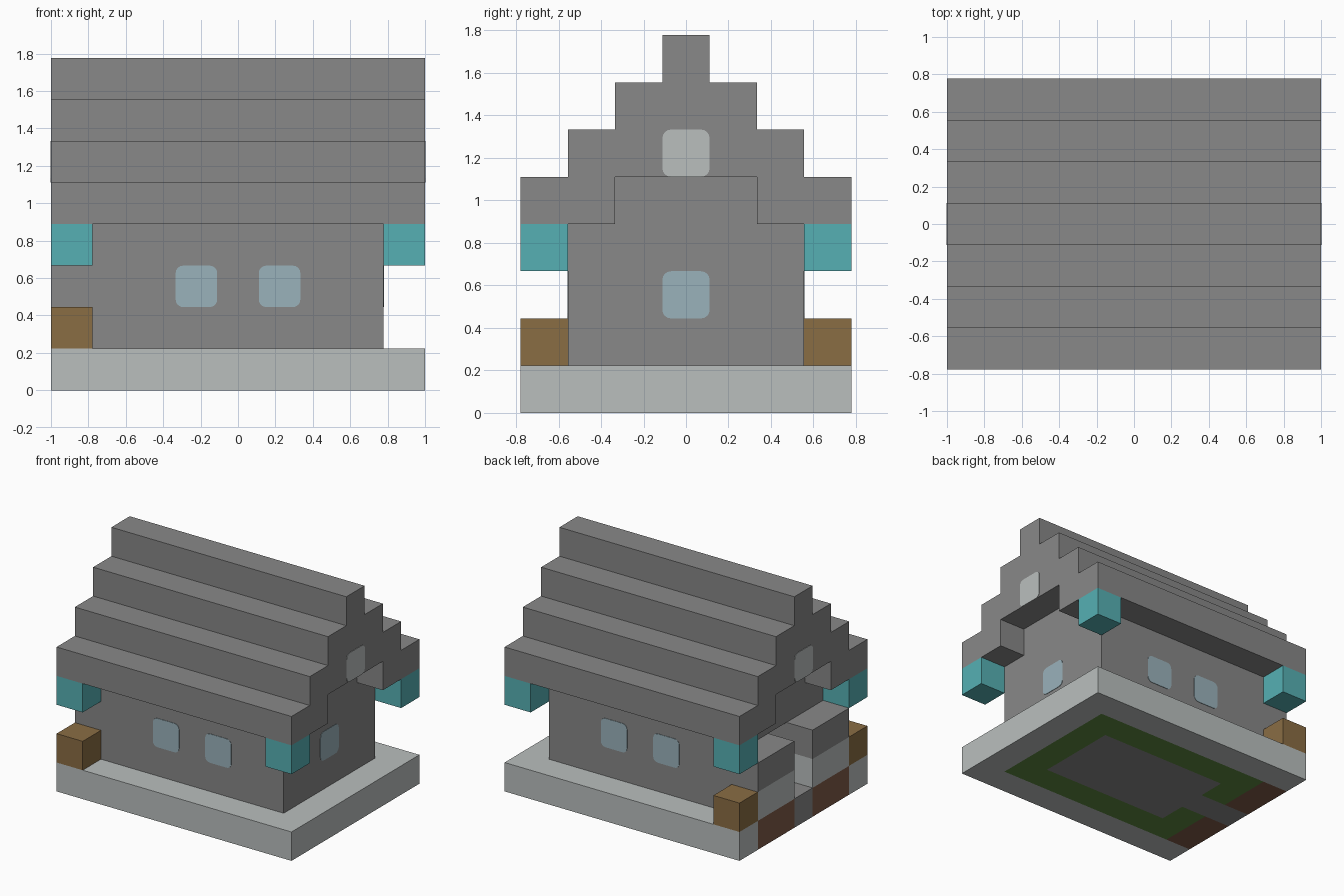
import bpy, bmesh
from mathutils import Vector

if "Cube" in bpy.data.objects:
    bpy.data.objects.remove(bpy.data.objects["Cube"])

U = 2 / 9  # one building block
CENTRE = Vector((4.5, 3.5, 0))


def material(name, hex_code):
    channels = [int(hex_code[i:i + 2], 16) / 255 for i in (0, 2, 4)]
    rgba = [c / 12.92 if c < 0.04 else ((c + 0.055) / 1.055) ** 2.4 for c in channels] + [1]
    m = bpy.data.materials.new(name)
    m.use_nodes = True
    m.diffuse_color = rgba
    m.node_tree.nodes["Principled BSDF"].inputs["Base Color"].default_value = rgba
    return m


stone = material("stone_grey", "888888")
pale = material("pale_grey", "BABFBE")
teal = material("teal", "56B0B4")
wood = material("wood_brown", "8A6D44")
soil = material("soil_brown", "7F5A48")
grass = material("grass_green", "5D8840")
glass = material("glass_blue", "9AB2BB")


def finish(name, bm, mat):
    bmesh.ops.recalc_face_normals(bm, faces=bm.faces)
    mesh = bpy.data.meshes.new(name)
    bm.to_mesh(mesh)
    bm.free()
    mesh.materials.append(mat)
    obj = bpy.data.objects.new(name, mesh)
    bpy.context.collection.objects.link(obj)
    return obj


def add_box(bm, lo, hi):
    lo, hi = (Vector(lo) - CENTRE) * U, (Vector(hi) - CENTRE) * U
    verts = bmesh.ops.create_cube(bm, size=1)["verts"]
    for v in verts:
        v.co = Vector([a + (c + 0.5) * (b - a) for a, b, c in zip(lo, hi, v.co)])


def blocks(name, mat, z0, z1, *areas):
    """Boxes in block units, each area given as x0, x1, y0, y1."""
    bm = bmesh.new()
    for x0, x1, y0, y1 in areas:
        add_box(bm, (x0, y0, z0), (x1, y1, z1))
    return finish(name, bm, mat)


def window(name, mat, axis, x, y, z):
    """Thin rounded plate lying on a wall, facing along the given axis."""
    half = [0.5, 0.5, 0.5]
    half[axis] = 0.015
    c, h = Vector((x, y, z)), Vector(half)
    bm = bmesh.new()
    add_box(bm, c - h, c + h)
    edges = [e for e in bm.edges
             if abs((e.verts[0].co - e.verts[1].co).normalized()[axis]) > 0.9]
    bmesh.ops.bevel(bm, geom=edges, offset=0.04, segments=4, profile=0.5, affect='EDGES')
    finish(name, bm, mat)


# Ground slab: pale border, grass ring, floor with path, and soil beds
blocks("slab_border", pale, 0, 1, (0, 9, 0, 1), (0, 9, 6, 7), (8, 9, 1, 6))
blocks("grass_ring", grass, 0, 1, (1, 8, 1, 2), (1, 8, 5, 6), (7, 8, 2, 5),
       (1, 2, 2, 3), (1, 2, 4, 5))
blocks("floor_and_path", stone, 0, 1, (2, 7, 2, 5), (0, 2, 3, 4))
blocks("soil_beds", soil, 0, 1, (0, 1, 1, 3), (0, 1, 4, 6))

# Walls, with an open doorway at the right end
blocks("long_walls", stone, 1, 4, (1, 8, 1, 2), (1, 8, 5, 6))
blocks("left_end_wall", stone, 1, 5, (7, 8, 2, 5))
blocks("door_jambs", stone, 1, 3, (1, 2, 2, 3), (1, 2, 4, 5))
blocks("door_lintel", stone, 3, 5, (1, 2, 2, 5))

# Porch piers beside the path
piers = ((0, 1, 1, 3), (0, 1, 4, 6))
blocks("porch_pier_bases", pale, 1, 2, *piers)
blocks("porch_pier_tops", stone, 2, 3, *piers)

# Corner crates and hanging lanterns
blocks("corner_crates", wood, 1, 2, (0, 1, 0, 1), (0, 1, 6, 7))
blocks("hanging_lanterns", teal, 3, 4,
       *[(x, x + 1, y, y + 1) for x in (0, 8) for y in (0, 6)])

# Stepped roof: half profile mirrored, then extruded along the house
half = [(1.5, 5), (1.5, 4), (3.5, 4)]
for step in range(4):
    half += [(3.5 - step, 5 + step), (2.5 - step, 5 + step)]
half[-1] = (0.5, 8)
half = half[:3] + [p for s in range(3) for p in ((3.5 - s, 5 + s), (2.5 - s, 5 + s))] + [(0.5, 8)]
profile = half + [(-y, z) for y, z in reversed(half)]
bm = bmesh.new()
face = bm.faces.new([bm.verts.new((-1, y * U, z * U)) for y, z in profile])
ext = bmesh.ops.extrude_face_region(bm, geom=[face])["geom"]
bmesh.ops.translate(bm, verts=[g for g in ext if isinstance(g, bmesh.types.BMVert)], vec=(2, 0, 0))
finish("stepped_roof", bm, stone)

# Windows
for side, y in (("front", 1), ("back", 6)):
    for hand, x in (("right", 3.5), ("left", 5.5)):
        window(f"{side}_{hand}_window", glass, 1, x, y, 2.5)
window("left_end_window", glass, 0, 8, 3.5, 2.5)
for side, x in (("right", 0), ("left", 9)):
    window(f"{side}_gable_window", pale, 0, x, 3.5, 5.5)
